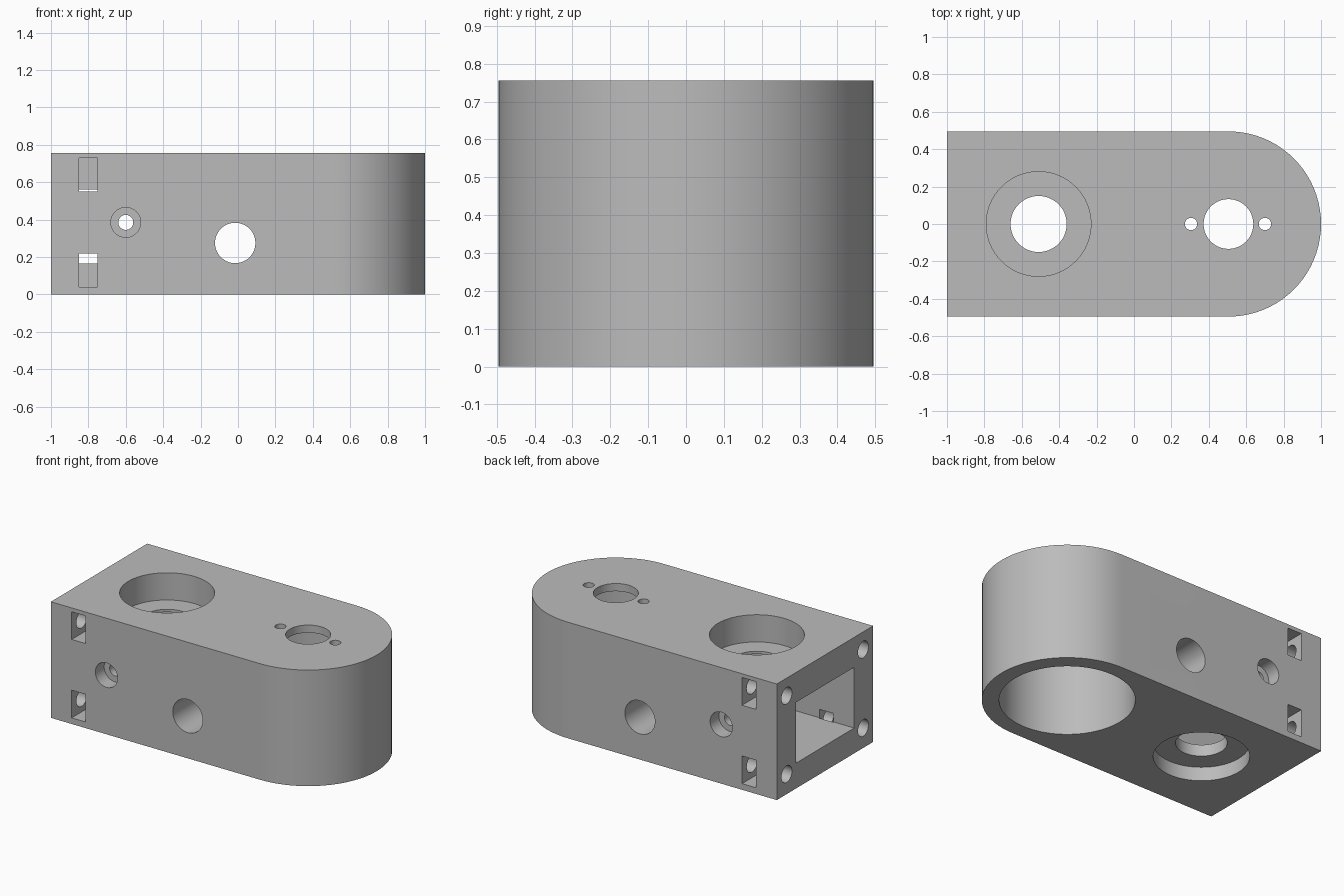
import bpy, bmesh
from math import pi, cos, sin, radians
from mathutils import Matrix

cube = bpy.data.objects.get("Cube")
if cube:
    bpy.data.objects.remove(cube, do_unlink=True)

W, H = 0.495, 0.755          # half width and height of the block
MOTOR_X, BEARING_X = 0.505, -0.51

grey = bpy.data.materials.new("plain grey")
grey.use_nodes = True
colour = (0.5, 0.5, 0.5, 1)
grey.diffuse_color = colour
grey.node_tree.nodes["Principled BSDF"].inputs["Base Color"].default_value = colour


def make_object(name, bm):
    bmesh.ops.recalc_face_normals(bm, faces=bm.faces)
    mesh = bpy.data.meshes.new(name)
    bm.to_mesh(mesh)
    bm.free()
    mesh.materials.append(grey)
    obj = bpy.data.objects.new(name, mesh)
    bpy.context.scene.collection.objects.link(obj)
    return obj


# Main block: straight sides with a half-round end
bm = bmesh.new()
arc = [(-pi / 2 + pi * i / 40) for i in range(41)]
outline = [(-1, W), (-1, -W)] + [(MOTOR_X + W * cos(a), W * sin(a)) for a in arc]
base = bm.faces.new([bm.verts.new((x, y, 0)) for x, y in outline])
top = bmesh.ops.extrude_face_region(bm, geom=[base])["geom"]
bmesh.ops.translate(bm, vec=(0, 0, H), verts=[v for v in top if isinstance(v, bmesh.types.BMVert)])
block = make_object("housing_block", bm)

cutters = []


def bore(name, axis, a, b, radius, start, end, segments=48):
    """Round cutter along an axis; a and b are the other two coordinates."""
    turn = {"x": Matrix.Rotation(pi / 2, 4, "Y"),
            "y": Matrix.Rotation(pi / 2, 4, "X"),
            "z": Matrix.Identity(4)}[axis]
    mid = (start + end) / 2
    spot = {"x": (mid, a, b), "y": (a, mid, b), "z": (a, b, mid)}[axis]
    bm = bmesh.new()
    bmesh.ops.create_cone(bm, cap_ends=True, segments=segments, radius1=radius,
                          radius2=radius, depth=abs(end - start),
                          matrix=Matrix.Translation(spot) @ turn)
    cutters.append(make_object(name, bm))


def pocket(name, low, high):
    """Box cutter between two corners."""
    size = [h - l for l, h in zip(low, high)]
    mid = [(h + l) / 2 for l, h in zip(low, high)]
    bm = bmesh.new()
    bmesh.ops.create_cube(bm, size=1, matrix=Matrix.Translation(mid) @ Matrix.Diagonal((*size, 1)))
    cutters.append(make_object(name, bm))


# Channel open at the flat end
pocket("channel_cutter", (-1.1, -0.3, 0.165), (-0.2, 0.3, 0.56))

# Bearing seats above and below the channel, with a shaft hole
bore("shaft_cutter", "z", BEARING_X, 0, 0.15, -0.1, H + 0.1)
bore("upper_seat_cutter", "z", BEARING_X, 0, 0.28, 0.578, H + 0.1, 64)
bore("lower_seat_cutter", "z", BEARING_X, 0, 0.28, -0.1, 0.09, 64)

# Motor cavity from below, with shaft and screw holes in its roof
bore("motor_cutter", "z", MOTOR_X, 0, 0.395, -0.1, H - 0.05, 72)
bore("motor_shaft_cutter", "z", MOTOR_X, 0, 0.133, 0.5, H + 0.1)
for x in (0.305, 0.7):
    bore("motor_screw_cutter", "z", x, 0, 0.033, 0.5, H + 0.1, 24)

# Cross holes through both sides
bore("cross_hole_cutter", "y", -0.015, 0.275, 0.108, -0.6, 0.6)
bore("side_screw_cutter", "y", -0.6, 0.385, 0.04, -0.6, 0.6, 32)

for side in (-1, 1):
    bore("side_counterbore_cutter", "y", -0.6, 0.385, 0.08, side * 0.405, side * 0.6, 32)
    for z in (0.13, 0.64):
        # Nut slot and end screw hole at each corner
        near, far = sorted((side * 0.295, side * 0.6))
        pocket("nut_slot_cutter", (-0.85, near, z - 0.09), (-0.75, far, z + 0.09))
        bore("end_screw_cutter", "x", side * 0.393, z, 0.054, -1.1, -0.65, 32)

# Cut everything, then drop the cutters
for cutter in cutters:
    mod = block.modifiers.new(cutter.name, "BOOLEAN")
    mod.operation = "DIFFERENCE"
    mod.solver = "EXACT"
    mod.object = cutter
depsgraph = bpy.context.evaluated_depsgraph_get()
finished = bpy.data.meshes.new_from_object(block.evaluated_get(depsgraph))
block.modifiers.clear()
block.data = finished
for cutter in cutters:
    bpy.data.objects.remove(cutter, do_unlink=True)
finished.materials.clear()
finished.materials.append(grey)

bpy.ops.object.select_all(action="DESELECT")
block.select_set(True)
bpy.context.view_layer.objects.active = block
bpy.ops.object.shade_smooth_by_angle(angle=radians(30))
